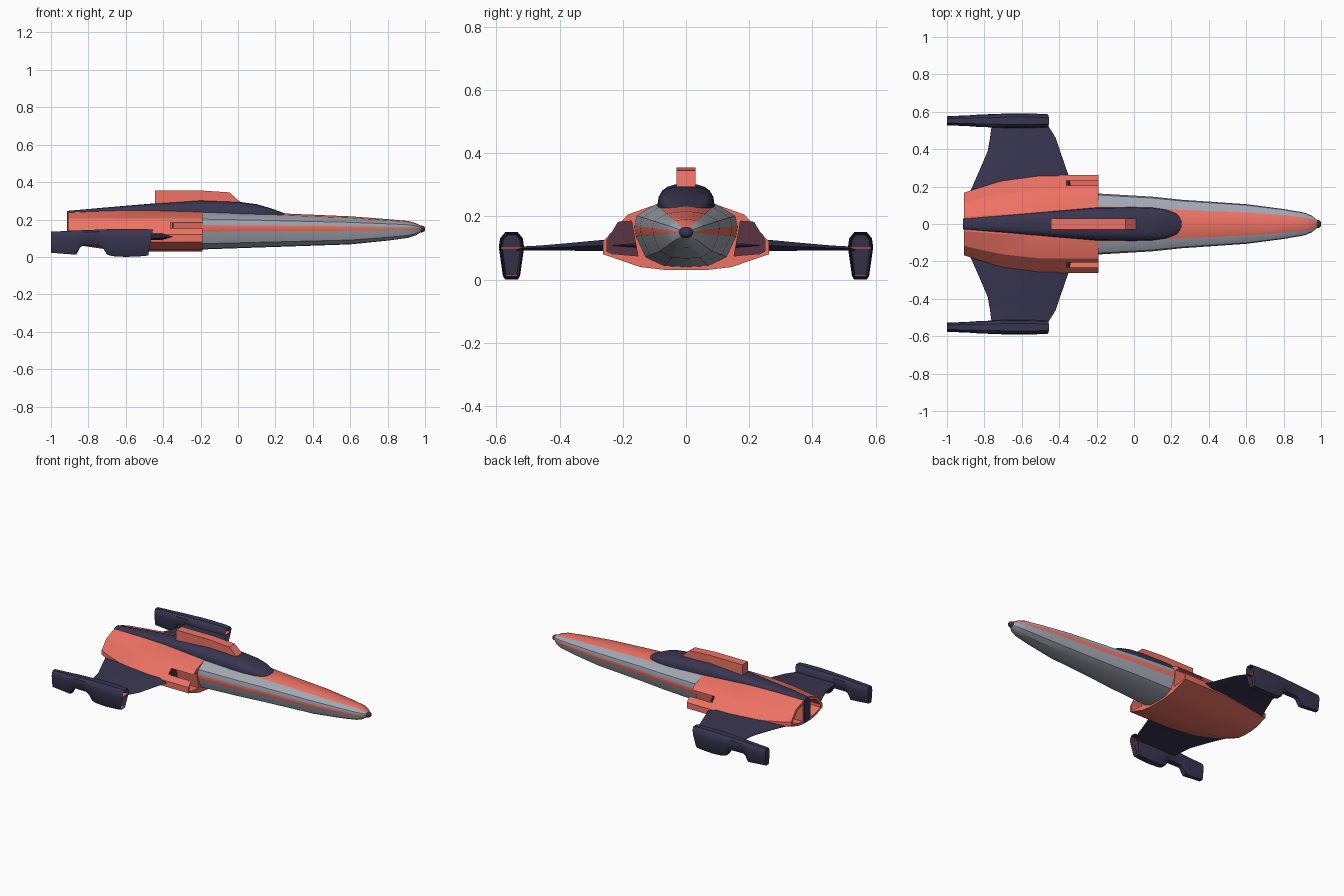
import bpy, bmesh, math

if "Cube" in bpy.data.objects:
    bpy.data.objects.remove(bpy.data.objects["Cube"])


def material(name, rgb):
    m = bpy.data.materials.new(name)
    m.diffuse_color = (*rgb, 1)
    m.use_nodes = True
    m.node_tree.nodes["Principled BSDF"].inputs["Base Color"].default_value = m.diffuse_color
    return m


CORAL = material("coral", (0.87, 0.17, 0.13))
NAVY = material("navy", (0.04, 0.036, 0.08))
GREY = material("grey", (0.36, 0.39, 0.45))
DARK = material("intake_dark", (0.10, 0.035, 0.06))


def loft(name, rings, mats, strip=None, smooth=None, mirror=False, recess=0):
    """Skin closed rings of points; strip lists a material index per ring segment."""
    bm = bmesh.new()
    vs = [[bm.verts.new(p) for p in r] for r in rings]
    n = len(rings[0])
    for a, b in zip(vs, vs[1:]):
        for i in range(n):
            j = (i + 1) % n
            f = bm.faces.new((a[i], a[j], b[j], b[i]))
            if strip:
                f.material_index = strip[i]
    caps = [bm.faces.new(vs[0]), bm.faces.new(vs[-1])]
    bmesh.ops.recalc_face_normals(bm, faces=bm.faces[:])
    if recess:
        bmesh.ops.inset_region(bm, faces=[caps[1]], thickness=0.006)
        for v in caps[1].verts:
            v.co.x -= recess
    me = bpy.data.meshes.new(name)
    bm.to_mesh(me)
    bm.free()
    ob = bpy.data.objects.new(name, me)
    bpy.context.collection.objects.link(ob)
    for m in mats:
        me.materials.append(m)
    if smooth:
        bpy.ops.object.select_all(action='DESELECT')
        ob.select_set(True)
        bpy.context.view_layer.objects.active = ob
        bpy.ops.object.shade_smooth_by_angle(angle=math.radians(smooth))
    if mirror:
        ob.modifiers.new("mirror", 'MIRROR').use_axis = (False, True, False)
    return ob


def full(half):
    """Mirror a half section (top centre to bottom centre) into a closed one."""
    return half + [(-y, z) for y, z in half[-2:0:-1]]


def prism(name, yz, x0, x1, mats, **kw):
    return loft(name, [[(x, y, z) for y, z in yz] for x in (x0, x1)], mats, **kw)


# Nose fuselage: grey with coral top and side stripes
sec = full([(0, 1), (0.58, 0.88), (0.95, 0.52), (1, 0.2), (0.97, -0.12),
            (0.78, -0.72), (0.42, -0.97), (0, -1)])
rings = []
for x, w, zt, zb in [(-0.3, 0.165, 0.25, 0.04), (-0.19, 0.163, 0.25, 0.04), (0.1, 0.146, 0.24, 0.05),
                     (0.25, 0.13, 0.232, 0.055), (0.6, 0.106, 0.217, 0.067), (0.8, 0.08, 0.202, 0.087),
                     (0.91, 0.061, 0.192, 0.102), (0.95, 0.045, 0.181, 0.115), (0.978, 0.022, 0.166, 0.132)]:
    rings.append([(x, w * y, 0.15 + t * (zt - 0.15 if t > 0 else 0.15 - zb)) for y, t in sec])
half = [1, 0, 0, 1, 0, 0, 0]
loft("nose_fuselage", rings, [GREY, CORAL], strip=half + half[::-1], smooth=25)

# Nose tip
loft("nose_tip", [[(x, r * 1.25 * math.cos(a * math.pi / 6), 0.149 + r * math.sin(a * math.pi / 6))
                   for a in range(12)] for x, r in [(0.965, 0.018), (0.985, 0.018), (0.996, 0.013), (1, 0.006)]],
     [NAVY], smooth=50)

# Engine body with intakes and exhaust openings
sec = full([(0, 1), (0.23, 1), (0.7, 0.8), (1, 0.41), (1, 0.23), (0.55, 0.045), (0.23, 0), (0, 0)])
rings = [[(x, w * y, zb + t * (zt - zb)) for y, t in sec] for x, w, zt, zb in
         [(-0.91, 0.167, 0.237, 0.08), (-0.85, 0.187, 0.24, 0.062), (-0.7, 0.233, 0.246, 0.04),
          (-0.5, 0.263, 0.25, 0.03), (-0.19, 0.263, 0.25, 0.03)]]
body = loft("engine_body", rings, [CORAL], smooth=20)
intake = [(0.172, 0.185), (0.215, 0.183), (0.25, 0.125), (0.25, 0.09), (0.235, 0.082), (0.152, 0.075)]
exhaust = [(0.042, 0.217), (0.1, 0.195), (0.148, 0.142), (0.148, 0.122), (0.085, 0.102), (0.042, 0.098)]
for name, yz, x0, x1, plate in [("intake", intake, -0.36, -0.1, -0.35), ("exhaust", exhaust, -1, -0.78, -0.79)]:
    prism(name + "_backing", yz, plate - 0.004, plate + 0.004, [DARK], mirror=True)
    for s in (1, -1):
        cut = prism(name + "_cutter", [(s * y, z) for y, z in yz], x0, x1, [CORAL])
        cut.hide_render = True
        cut.hide_set(True)
        mod = body.modifiers.new(name, 'BOOLEAN')
        mod.operation, mod.solver, mod.object = 'DIFFERENCE', 'EXACT', cut

# Canopy and spine, a rounded dome section tapering to the tail
rings = []
for x, w, zt, zb in [(-0.913, 0.03, 0.246, 0.085), (-0.7, 0.046, 0.265, 0.15), (-0.45, 0.068, 0.286, 0.2),
                     (-0.2, 0.088, 0.303, 0.2), (0, 0.09, 0.295, 0.2), (0.1, 0.087, 0.282, 0.2),
                     (0.17, 0.077, 0.262, 0.2), (0.23, 0.055, 0.24, 0.2), (0.262, 0.02, 0.229, 0.2)]:
    ring = [(x, -w, zb), (x, w, zb)]
    lo = min(0.238, zt - 0.02)
    for i in range(11):
        a = math.pi * i / 10
        c, s = math.cos(a), math.sin(a)
        ring.append((x, w * math.copysign(abs(c) ** 0.75, c), lo + (zt - lo) * s ** 0.75))
    rings.append(ring)
loft("canopy_spine", rings, [NAVY], smooth=40)

# Dorsal fin block
fin = [(-0.445, 0.25), (-0.445, 0.355), (-0.2, 0.355), (-0.045, 0.345), (0.01, 0.295), (0.01, 0.25)]
loft("dorsal_fin", [[(x, y, z) for x, z in fin] for y in (-0.03, 0.03)], [CORAL])

# Wings
rings = []
for y, le, te, z, h in [(0.13, -0.32, -0.895, 0.108, 0.022), (0.26, -0.35, -0.838, 0.108, 0.018),
                        (0.39, -0.395, -0.782, 0.103, 0.011), (0.46, -0.418, -0.77, 0.1, 0.008),
                        (0.535, -0.465, -0.76, 0.098, 0.006)]:
    c = te - le
    rings.append([(le, y, z), (le + 0.12 * c, y, z + h), (le + 0.75 * c, y, z + h), (te, y, z + 0.002),
                  (te, y, z - 0.002), (le + 0.75 * c, y, z - h), (le + 0.12 * c, y, z - h)])
loft("wing", rings, [NAVY], smooth=20, mirror=True)

# Wing tip pods with a notch underneath and a recessed front
sec = [(0.5, 1), (0.9, 0.87), (1, 0.68), (0.68, 0.08), (0.5, 0)]
sec += [(-y, t) for y, t in sec[::-1]]
rings = []
for x, zb, zt, w, lean in [(-1, 0.022, 0.135, 0.024, 0), (-0.865, 0.012, 0.141, 0.03, 0),
                           (-0.845, 0.05, 0.142, 0.032, 0), (-0.83, 0.06, 0.143, 0.033, 0),
                           (-0.745, 0.06, 0.146, 0.036, 0), (-0.72, 0.045, 0.147, 0.037, 0),
                           (-0.70, 0.012, 0.148, 0.038, 0), (-0.67, 0.004, 0.149, 0.039, 0),
                           (-0.6, 0, 0.15, 0.04, 0), (-0.5, 0.004, 0.149, 0.037, 0.01),
                           (-0.455, 0.008, 0.146, 0.035, 0.025)]:
    rings.append([(x - lean * (1 - t), 0.552 + w * y, zb + t * (zt - zb)) for y, t in sec])
loft("wingtip_pod", rings, [NAVY], smooth=35, mirror=True, recess=0.03)

# Coral slats in the pod fronts
for name, z, hw, x in [("pod_upper_slat", 0.1, 0.033, -0.464), ("pod_lower_slat", 0.014, 0.019, -0.479)]:
    prism(name, [(0.552 - hw, z - 0.003), (0.552 + hw, z - 0.003), (0.552 + hw, z + 0.003),
                 (0.552 - hw, z + 0.003)], x - 0.035, x, [CORAL], mirror=True)
